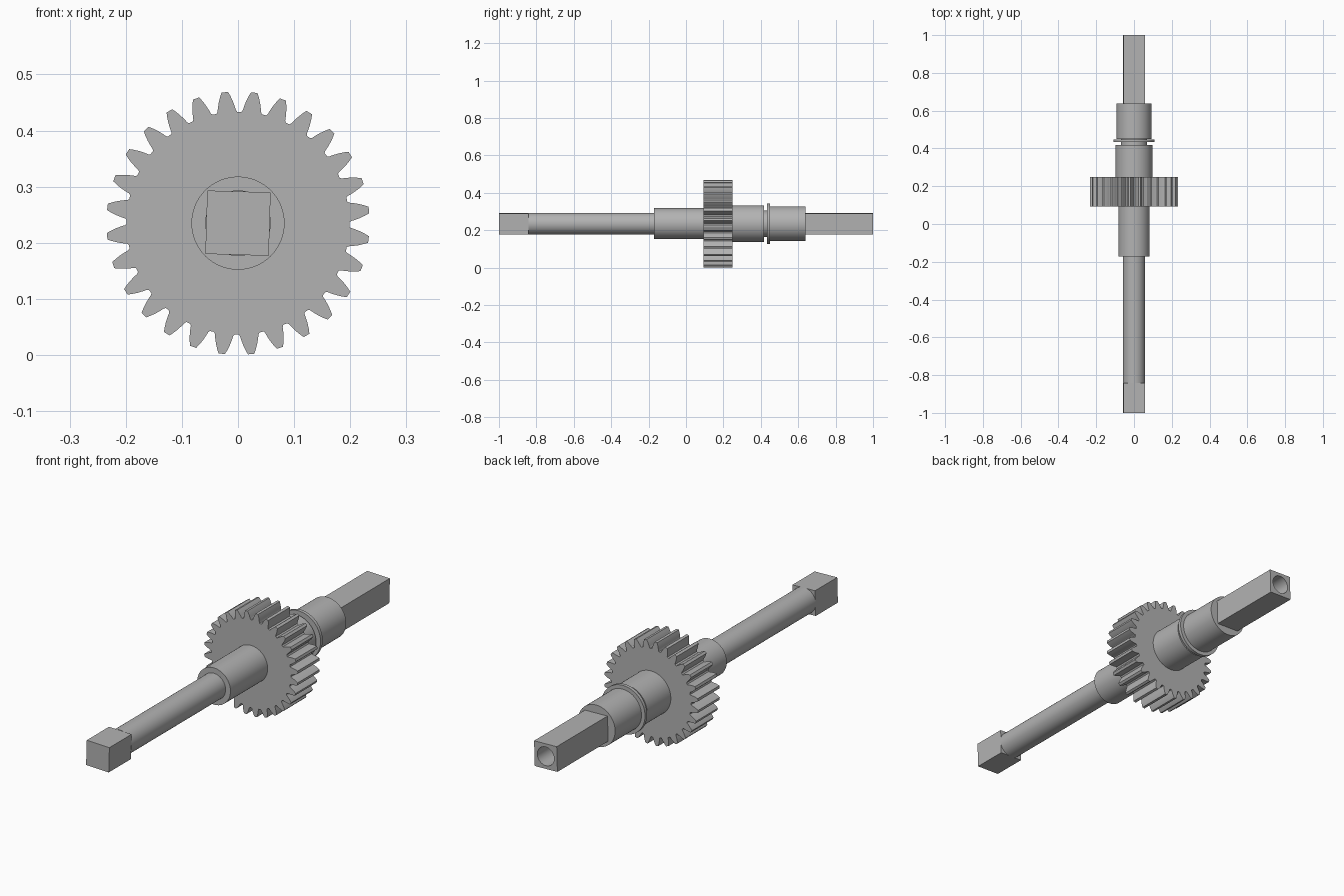
import bpy, bmesh, math
from mathutils import Matrix

if "Cube" in bpy.data.objects:
    bpy.data.objects.remove(bpy.data.objects["Cube"])

AXIS_Z = 0.235      # height of the shaft axis
TILT = 0.03         # small clockwise turn of the square ends

steel = bpy.data.materials.new("steel grey")
steel.diffuse_color = (0.45, 0.45, 0.45, 1)
steel.use_nodes = True
steel.node_tree.nodes["Principled BSDF"].inputs["Base Color"].default_value = steel.diffuse_color


def finish(name, bm, smooth=True):
    bmesh.ops.recalc_face_normals(bm, faces=bm.faces)
    me = bpy.data.meshes.new(name)
    bm.to_mesh(me)
    bm.free()
    me.materials.append(steel)
    ob = bpy.data.objects.new(name, me)
    bpy.context.collection.objects.link(ob)
    ob.location.z = AXIS_Z
    if smooth:
        bpy.ops.object.select_all(action='DESELECT')
        ob.select_set(True)
        bpy.context.view_layer.objects.active = ob
        bpy.ops.object.shade_smooth_by_angle(angle=math.radians(30))
    return ob


def turned(name, profile, sides=64):
    """Solid of revolution about y from (y, radius) points."""
    bm = bmesh.new()
    rings = []
    for y, r in profile:
        rings.append([bm.verts.new((r * math.cos(a), y, r * math.sin(a)))
                      for a in (2 * math.pi * i / sides for i in range(sides))])
    for a, b in zip(rings, rings[1:]):
        for i in range(sides):
            j = (i + 1) % sides
            bm.faces.new((a[i], a[j], b[j], b[i]))
    bm.faces.new(rings[0])
    bm.faces.new(rings[-1])
    return finish(name, bm)


def extruded(name, outline, y0, y1, smooth=True):
    """Prism along y from an (x, z) outline."""
    bm = bmesh.new()
    face = bm.faces.new([bm.verts.new((x, y0, z)) for x, z in outline])
    ext = bmesh.ops.extrude_face_region(bm, geom=[face])
    for v in ext["geom"]:
        if isinstance(v, bmesh.types.BMVert):
            v.co.y = y1
    return finish(name, bm, smooth)


def square_end(name, y0, y1):
    r = 0.0565 * math.sqrt(2)
    pts = [(r * math.cos(a), r * math.sin(a))
           for a in (math.pi / 4 + k * math.pi / 2 - TILT for k in range(4))]
    return extruded(name, pts, y0, y1, smooth=False)


# Stepped shaft: slim rod, front hub, rear hub, groove, rear journal
turned("stepped_shaft", [
    (-0.842, 0.0585), (-0.172, 0.0585), (-0.172, 0.083), (0.15, 0.083),
    (0.15, 0.098), (0.417, 0.098), (0.417, 0.070), (0.45, 0.070),
    (0.45, 0.093), (0.638, 0.093)])

# Thin retaining ring in the groove
turned("retaining_ring", [(0.433, 0.06), (0.433, 0.109), (0.448, 0.109), (0.448, 0.06)])

# Spur gear with 28 curved teeth
TEETH = 28
flank = [(0.1985, 0.0185), (0.2015, 0.0165), (0.208, 0.0152), (0.218, 0.0125),
         (0.227, 0.0092), (0.2345, 0.0058)]
outline = []
for t in range(TEETH):
    mid = math.pi / 2 - 0.012 - (t + 0.5) * 2 * math.pi / TEETH
    for side, pts in ((1, flank), (-1, flank[::-1])):
        for r, w in pts:
            a = mid + side * w / r
            outline.append((r * math.cos(a), r * math.sin(a)))
extruded("spur_gear", outline, 0.093, 0.248)

# Square drive ends
square_end("front_square_end", -1.0, -0.842)
rear = square_end("rear_square_end", 0.63, 1.0)

# Blind bore in the rear end
cutter = turned("bore_cutter", [(0.75, 0.042), (1.1, 0.042)], 48)
cutter.hide_render = True
cutter.hide_viewport = True
mod = rear.modifiers.new("bore", 'BOOLEAN')
mod.operation = 'DIFFERENCE'
mod.solver = 'EXACT'
mod.object = cutter
